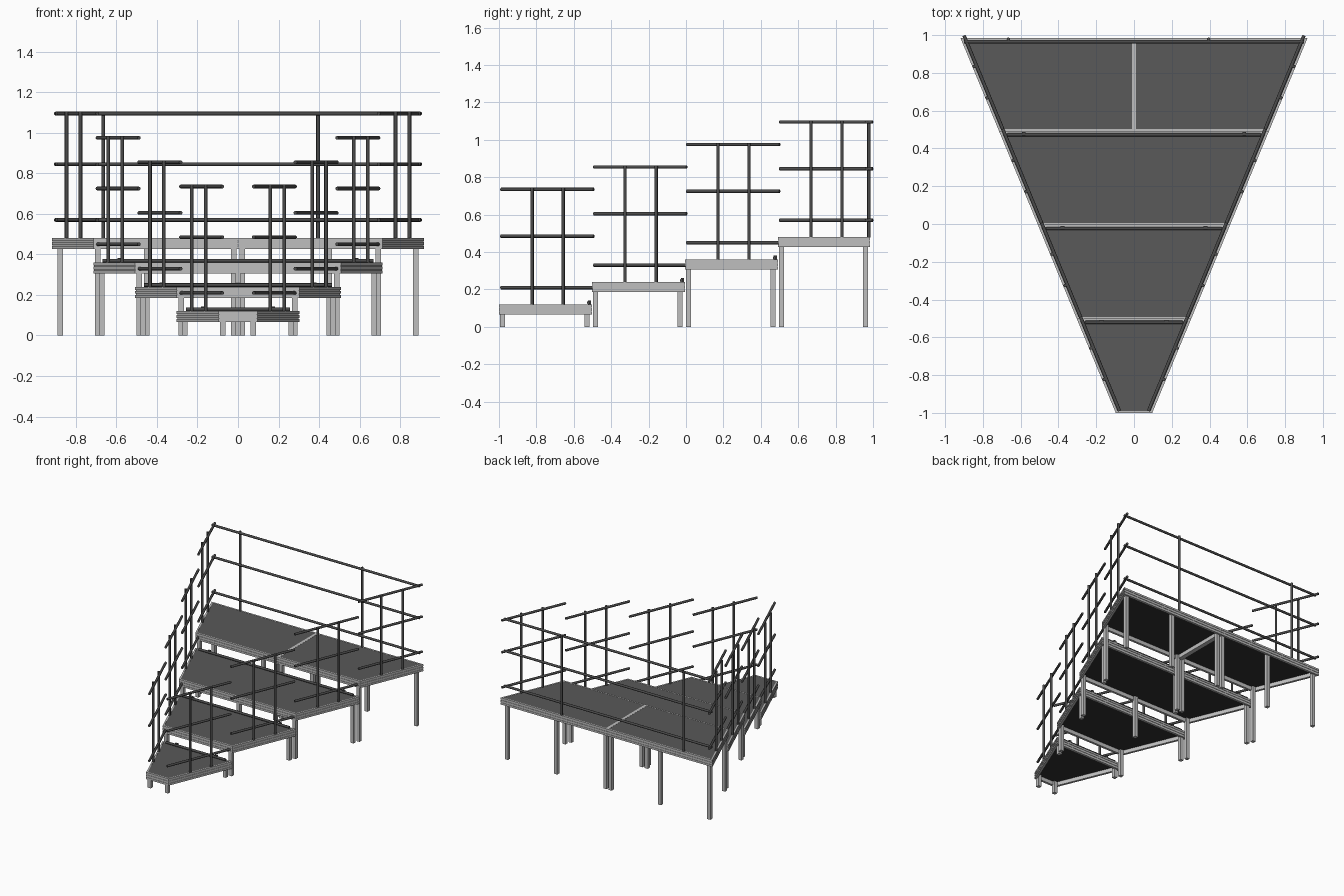
import bpy, bmesh, math
from mathutils import Vector

if "Cube" in bpy.data.objects:
    bpy.data.objects.remove(bpy.data.objects["Cube"], do_unlink=True)


def material(name, v):
    m = bpy.data.materials.new(name)
    m.use_nodes = True
    m.diffuse_color = (v, v, v, 1)
    m.node_tree.nodes["Principled BSDF"].inputs["Base Color"].default_value = (v, v, v, 1)
    return m


ALUMINIUM = material("light aluminium", 0.52)
DECK = material("dark grey deck", 0.10)
UNDERSIDE = material("deck underside", 0.03)
STEEL = material("dark steel tube", 0.07)

SLOPE = math.tan(math.radians(22.5))
EDGES = [-1.0, -0.503, -0.006, 0.491, 0.985]   # depth limits of the tiers
TOPS = [0.12, 0.24, 0.36, 0.48]                # deck heights
FRAME_H = 0.054
LIP = 0.011
TUBE = 0.009
RAIL_HEIGHTS = [0.09, 0.365, 0.615]            # above the deck


def half_width(y):
    return 0.0965 + (y + 1) * SLOPE


def finish(name, bm, mats, smooth=False):
    bmesh.ops.recalc_face_normals(bm, faces=bm.faces[:])
    me = bpy.data.meshes.new(name)
    bm.to_mesh(me)
    bm.free()
    for m in mats:
        me.materials.append(m)
    if smooth:
        me.shade_smooth()
        me.set_sharp_from_angle(angle=math.radians(40))
    ob = bpy.data.objects.new(name, me)
    bpy.context.scene.collection.objects.link(ob)
    return ob


def inset(poly, d):
    """Move every side of a counter-clockwise convex outline inwards."""
    out = []
    n = len(poly)
    for i in range(n):
        p = Vector(poly[i])
        a = (p - Vector(poly[i - 1])).normalized()
        b = (Vector(poly[(i + 1) % n]) - p).normalized()
        na, nb = Vector((-a.y, a.x)), Vector((-b.y, b.x))
        out.append(p + (na + nb) * (d / (1 + na.dot(nb))))
    return out


def loft(bm, outline, profile, closed):
    """Sweep (inset, z) profile points round the outline."""
    rings = [[bm.verts.new((p.x, p.y, z)) for p in inset(outline, d)] for d, z in profile]
    pairs = list(zip(rings, rings[1:]))
    if closed:
        pairs.append((rings[-1], rings[0]))
    else:
        bm.faces.new(rings[0])
        bm.faces.new(rings[-1])
    n = len(outline)
    for r, s in pairs:
        for i in range(n):
            j = (i + 1) % n
            bm.faces.new((r[i], r[j], s[j], s[i]))


def platform(name, outline, top):
    # Grooved edge frame
    z0, g = top - FRAME_H, 0.003
    profile = [(0, z0)]
    for f in (0.27, 0.63):
        a, b = z0 + f * FRAME_H, z0 + (f + 0.1) * FRAME_H
        profile += [(0, a), (g, a), (g, b), (0, b)]
    profile += [(0, top), (LIP, top), (LIP, top - 0.022), (0.018, top - 0.022), (0.018, z0)]
    bm = bmesh.new()
    loft(bm, outline, profile, True)
    finish(name + "_frame", bm, [ALUMINIUM])
    # Deck panel with a darker lower face
    bm = bmesh.new()
    loft(bm, outline, [(LIP, top - 0.024), (LIP, top - 0.001)], False)
    ob = finish(name + "_deck", bm, [DECK, UNDERSIDE])
    for f in ob.data.polygons:
        f.material_index = 1 if f.normal.z < -0.5 else 0


def box(bm, lo, hi):
    verts = bmesh.ops.create_cube(bm, size=1)["verts"]
    for v in verts:
        v.co = Vector([lo[k] if v.co[k] < 0 else hi[k] for k in range(3)])


def tube(bm, a, b):
    a, b = Vector(a), Vector(b)
    d = b - a
    mat = d.to_track_quat('Z', 'Y').to_matrix().to_4x4()
    mat.translation = (a + b) / 2
    bmesh.ops.create_cone(bm, cap_ends=True, segments=12, radius1=TUBE, radius2=TUBE,
                          depth=d.length, matrix=mat)


def legs(name, places, top):
    bm = bmesh.new()
    r = 0.0135
    for x, y in places:
        box(bm, (x - r, y - r, 0), (x + r, y + r, top - 0.025))
    finish(name, bm, [ALUMINIUM])


for i, top in enumerate(TOPS):
    y0, y1 = EDGES[i], EDGES[i + 1]
    w0, w1 = half_width(y0), half_width(y1)
    tier = f"tier_{i + 1}"
    last = i == 3

    # Platforms: the highest tier is made of two halves
    if last:
        platform(tier + "_right", [(-w0, y0), (0, y0), (0, y1), (-w1, y1)], top)
        platform(tier + "_left", [(0, y0), (w0, y0), (w1, y1), (0, y1)], top)
    else:
        platform(tier, [(-w0, y0), (w0, y0), (w1, y1), (-w1, y1)], top)

    # Legs
    yf, yb = y0 + 0.02, y1 - 0.026
    places = [(s * (half_width(y) - 0.03), y) for s in (-1, 1) for y in (yf, yb)]
    if i == 2:
        places += [(0, yf), (0, yb)]
    if last:
        places += [(s * 0.022, y) for s in (-1, 1) for y in (yf, yb)]
        places += [(-0.45, yb), (0.45, yb)]
    legs(tier + "_legs", places, top)

    # Side railings
    ya, yc = y0 + 0.01, y0 + 0.507
    for s, side in ((-1, "right"), (1, "left")):
        bm = bmesh.new()
        for h in RAIL_HEIGHTS:
            tube(bm, (s * (half_width(ya) - 0.024), ya, top + h),
                 (s * (half_width(yc) - 0.024), yc, top + h))
        for dy in (0.177, 0.343):
            x = s * (half_width(y0 + dy) - 0.010)
            tube(bm, (x, y0 + dy, top - 0.002), (x, y0 + dy, top + RAIL_HEIGHTS[-1] + TUBE))
        finish(f"{tier}_{side}_railing", bm, [STEEL], True)

    # Low stop bar along the rear edge of the lower tiers
    if not last:
        bm = bmesh.new()
        x, y = w1 - 0.045, y1 - 0.018
        tube(bm, (-x, y, top + 0.009), (x, y, top + 0.009))
        for s in (-1, 1):
            c = s * (w1 - 0.13)
            box(bm, (c - 0.01, y - 0.004, top), (c + 0.01, y + 0.013, top + 0.022))
        finish(tier + "_stop_bar", bm, [STEEL], True)

# Rear railing
bm = bmesh.new()
top, y = TOPS[-1], EDGES[-1]
for h in RAIL_HEIGHTS:
    tube(bm, (-0.9, y - 0.02, top + h), (0.9, y - 0.02, top + h))
for x in (-0.665, 0.395):
    tube(bm, (x, y - 0.007, top - 0.002), (x, y - 0.007, top + RAIL_HEIGHTS[-1] + TUBE))
finish("rear_railing", bm, [STEEL], True)
